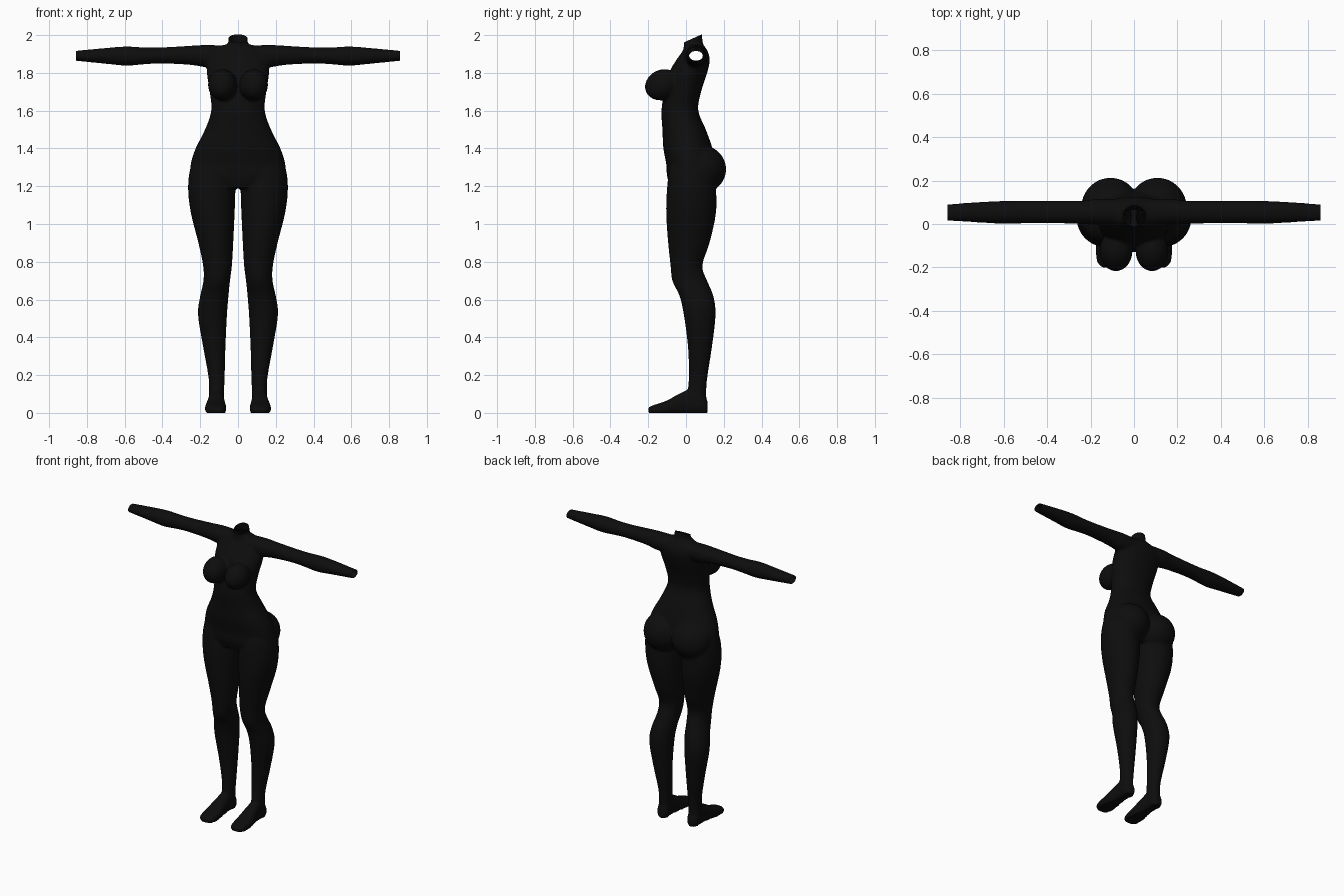
import bpy, bmesh, math
from mathutils import Matrix, Vector

cube = bpy.data.objects.get("Cube")
if cube:
    bpy.data.objects.remove(cube)

SIDES = 32
STEPS = 4
bm = bmesh.new()


def smooth_rings(rings):
    """Refine a list of rings with a Catmull-Rom curve."""
    pts = [Vector(r) for r in rings]
    out = []
    for i in range(len(pts) - 1):
        p0, p1 = pts[max(i - 1, 0)], pts[i]
        p2, p3 = pts[i + 1], pts[min(i + 2, len(pts) - 1)]
        for s in range(STEPS):
            t = s / STEPS
            out.append(p1 + (p2 - p0) * (t / 2)
                       + (p0 * 2 - p1 * 5 + p2 * 4 - p3) * (t * t / 2)
                       + (p1 * 3 - p0 - p2 * 3 + p3) * (t ** 3 / 2))
    return out + [pts[-1]]


def loft(rings, place, power=2.0):
    """Skin rounded sections given as (position, a low, a high, b low, b high)."""
    loops = []
    for t, a0, a1, b0, b1 in smooth_rings(rings):
        loop = []
        for k in range(SIDES):
            ang = math.tau * k / SIDES
            c, s = math.cos(ang), math.sin(ang)
            c = math.copysign(abs(c) ** (2 / power), c)
            s = math.copysign(abs(s) ** (2 / power), s)
            p = place(t, (a0 + a1 + (a1 - a0) * c) / 2, (b0 + b1 + (b1 - b0) * s) / 2)
            loop.append(bm.verts.new((p[0], p[1], max(p[2], 0))))
        loops.append(loop)
    for low, high in zip(loops, loops[1:]):
        for k in range(SIDES):
            n = (k + 1) % SIDES
            bm.faces.new((low[k], low[n], high[n], high[k]))
    bm.faces.new(loops[0])
    bm.faces.new(loops[-1])


def ball(centre, radii, tilt=0):
    m = (Matrix.Translation(centre) @ Matrix.Rotation(tilt, 4, 'X')
         @ Matrix.Diagonal((*radii, 1)))
    bmesh.ops.create_uvsphere(bm, u_segments=32, v_segments=20, radius=1, matrix=m)


# Torso: height, half width, front, back
torso = [(1.19, .2, -.08, .1), (1.25, .25, -.1, .13), (1.32, .25, -.105, .15),
         (1.4, .225, -.12, .14), (1.5, .175, -.125, .105), (1.6, .142, -.13, .065),
         (1.7, .15, -.115, .08), (1.8, .165, -.09, .112), (1.87, .16, -.05, .126),
         (1.92, .13, -.015, .112), (1.95, .07, -.005, .09)]
loft([(z, -w, w, f, b) for z, w, f, b in torso], lambda t, a, b: (a, b, t), 2.2)

# Neck
loft([(1.85, -.06, .06, -.02, .1), (1.95, -.052, .052, -.012, .09),
      (2.05, -.048, .048, -.01, .08)], lambda t, a, b: (a, b, t))

# Leg: height, inner, outer, front, back
leg = [(.03, .075, .16, .01, .11), (.12, .073, .153, .01, .108),
       (.2, .07, .158, .015, .115), (.35, .066, .185, .01, .138),
       (.52, .058, .212, -.012, .157), (.62, .05, .2, -.035, .145),
       (.7, .042, .183, -.073, .112), (.78, .032, .185, -.082, .087),
       (.9, .025, .21, -.095, .125), (1.05, .018, .248, -.105, .158),
       (1.17, .014, .264, -.102, .16), (1.28, .02, .256, -.09, .15),
       (1.35, .04, .22, -.07, .12)]

# Foot: position along y, inner, outer, bottom, top
foot = [(-.2, .085, .15, 0, .03), (-.17, .066, .172, -.012, .042),
        (-.1, .062, .175, -.015, .066), (-.03, .07, .162, -.01, .105),
        (.04, .075, .155, -.015, .13), (.09, .076, .153, -.015, .1),
        (.115, .09, .14, 0, .06)]

# Arm: position along x, front, back, bottom, top
arm = [(.06, -.01, .115, 1.83, 1.945), (.17, -.005, .115, 1.83, 1.948),
       (.25, 0, .107, 1.842, 1.944), (.4, .004, .106, 1.85, 1.935),
       (.5, .003, .106, 1.845, 1.935), (.59, 0, .106, 1.838, 1.94),
       (.7, .006, .102, 1.848, 1.932), (.87, .016, .09, 1.865, 1.916)]

for side in (1, -1):
    loft(leg, lambda t, a, b: (side * a, b, t))
    loft(foot, lambda t, a, b: (side * a, t, b), 2.4)
    loft(arm, lambda t, a, b: (side * t, a, b))
    # Chest and hip volumes
    ball((side * .083, -.125, 1.737), (.076, .095, .08), math.radians(25))
    ball((side * .108, .075, 1.29), (.135, .138, .13))

bmesh.ops.recalc_face_normals(bm, faces=bm.faces[:])
mesh = bpy.data.meshes.new("body")
bm.to_mesh(mesh)
bm.free()
body = bpy.data.objects.new("body", mesh)
bpy.context.collection.objects.link(body)

# Fuse the volumes into one skin and soften the joins
remesh = body.modifiers.new("fuse", 'REMESH')
remesh.mode = 'VOXEL'
remesh.voxel_size = .008
soften = body.modifiers.new("soften", 'SMOOTH')
soften.factor = .5
soften.iterations = 8
graph = bpy.context.evaluated_depsgraph_get()
skin = bpy.data.meshes.new_from_object(body.evaluated_get(graph))
body.modifiers.clear()
body.data = skin

# Trim the wrists and the slanted neck to open ends
bm = bmesh.new()
bm.from_mesh(skin)
for point, normal in (((.857, 0, 0), (1, 0, 0)), ((-.857, 0, 0), (-1, 0, 0)),
                      ((0, .075, 2), (0, -.45, 1))):
    bmesh.ops.bisect_plane(bm, geom=bm.verts[:] + bm.edges[:] + bm.faces[:],
                           plane_co=point, plane_no=normal, clear_outer=True)
for v in bm.verts:
    if v.co.z < .005:
        v.co.z = 0
for f in bm.faces:
    f.smooth = True
bm.to_mesh(skin)
bm.free()

# Single dark colour
black = bpy.data.materials.new("soft black")
black.use_nodes = True
colour = (.004, .004, .004, 1)
black.diffuse_color = colour
black.node_tree.nodes["Principled BSDF"].inputs["Base Color"].default_value = colour
skin.materials.clear()
skin.materials.append(black)
